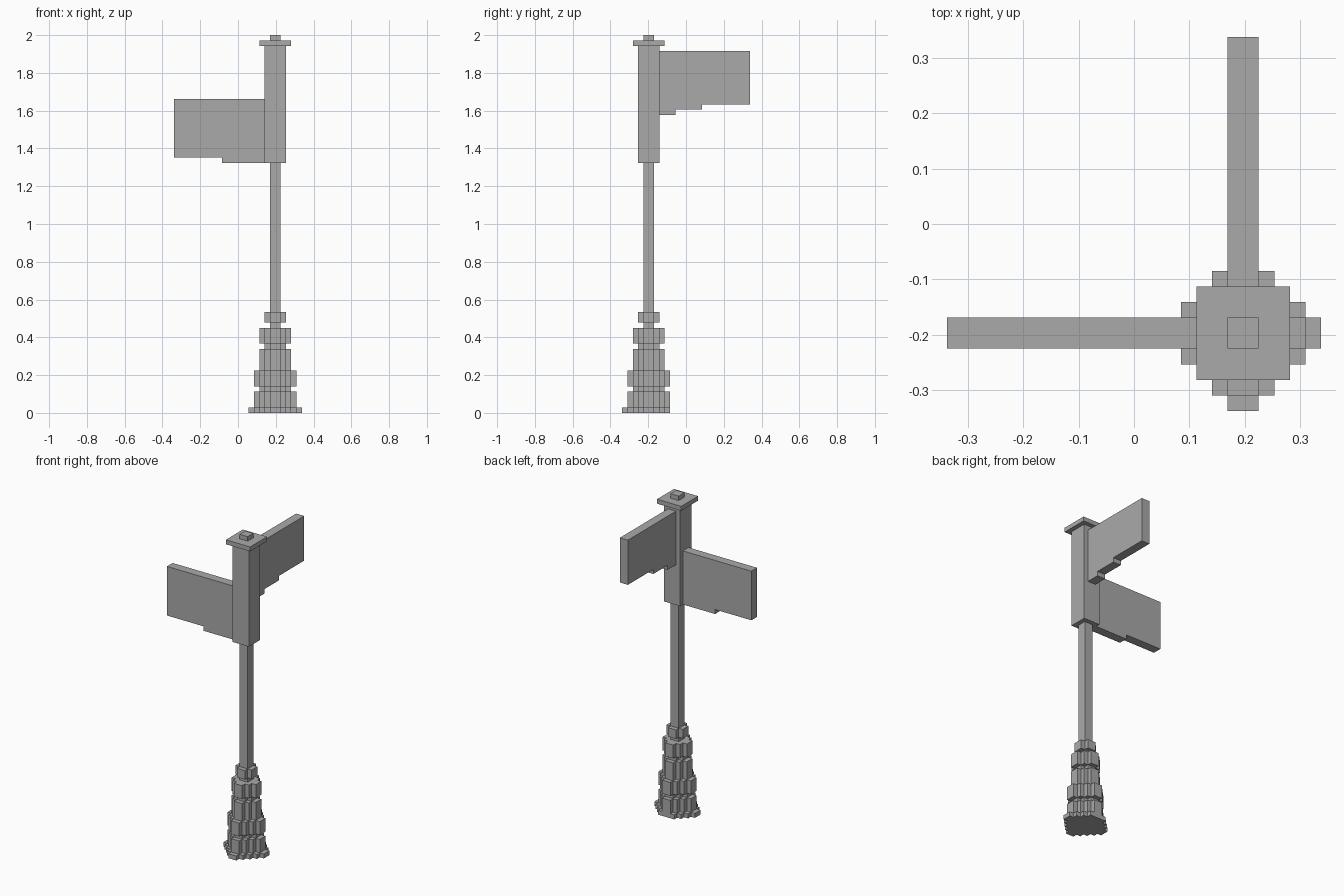
import bpy
import bmesh
from mathutils import Vector

U = 2 / 71                      # size of one block
POST = Vector((7, -7))          # post axis, in blocks

cube = bpy.data.objects.get("Cube")
if cube:
    bpy.data.objects.remove(cube)

GREY = (0.4, 0.4, 0.4, 1)
metal = bpy.data.materials.new("grey_metal")
metal.use_nodes = True
metal.diffuse_color = GREY
metal.node_tree.nodes["Principled BSDF"].inputs["Base Color"].default_value = GREY


def prism(name, outline, direction):
    """Extrude a closed outline of 3D points (in blocks) along a direction."""
    bm = bmesh.new()
    face = bm.faces.new([bm.verts.new(Vector(p) * U) for p in outline])
    new = bmesh.ops.extrude_face_region(bm, geom=[face])["geom"]
    bmesh.ops.translate(bm, vec=Vector(direction) * U,
                        verts=[g for g in new if isinstance(g, bmesh.types.BMVert)])
    bmesh.ops.recalc_face_normals(bm, faces=bm.faces)
    mesh = bpy.data.meshes.new(name)
    bm.to_mesh(mesh)
    bm.free()
    mesh.materials.append(metal)
    obj = bpy.data.objects.new(name, mesh)
    bpy.context.collection.objects.link(obj)
    return obj


def stepped_ring(r):
    """Blocky octagon of radius r: one-block stairs in every quadrant."""
    quarter = []
    for k in range(1, r + 1):
        quarter.append((r + 1 - k, k))
        if k < r:
            quarter.append((r - k, k))
    points = []
    for _ in range(4):
        points += quarter
        quarter = [(-y, x) for x, y in quarter]
    return points


def tier(name, points, z0, z1):
    outline = [(POST.x + x, POST.y + y, z0) for x, y in points]
    return prism(name, outline, (0, 0, z1 - z0))


def square(r):
    return [(-r, -r), (r, -r), (r, r), (-r, r)]


# Foot plate, with its rear tip cut off flush
foot = [(x, min(y, 4)) for x, y in stepped_ring(5)]
foot = [p for i, p in enumerate(foot) if p != foot[i - 1]]
tier("foot_plate", foot, 0, 1)

# Moulded base: (name, radius, bottom, top)
for name, r, z0, z1 in [
    ("base_lower", 4, 1, 4),
    ("base_lower_neck", 3, 4, 5),
    ("base_middle", 4, 5, 8),
    ("base_drum", 3, 8, 12),
    ("base_drum_neck", 2, 12, 13),
    ("base_upper", 3, 13, 16),
    ("base_collar", 2, 17, 19),
]:
    tier(name, stepped_ring(r), z0, z1)

# Pole, sign holder, cap and finial
tier("pole_foot", square(1), 16, 17)
tier("pole", square(1), 19, 47)
tier("sign_holder", square(2), 47, 69)
tier("cap", square(3), 69, 70)
tier("finial", square(1), 70, 71)

# Sign boards, with stepped lower edges near the post
side_profile = [(5, 47), (5, 59), (-12, 59), (-12, 48), (-3, 48), (-3, 47)]
prism("side_sign", [(x, POST.y - 1, z) for x, z in side_profile], (0, 2, 0))

back_profile = [(-5, 56), (-5, 68), (12, 68), (12, 58),
                (3, 58), (3, 57), (-2, 57), (-2, 56)]
prism("back_sign", [(POST.x - 1, y, z) for y, z in back_profile], (2, 0, 0))
